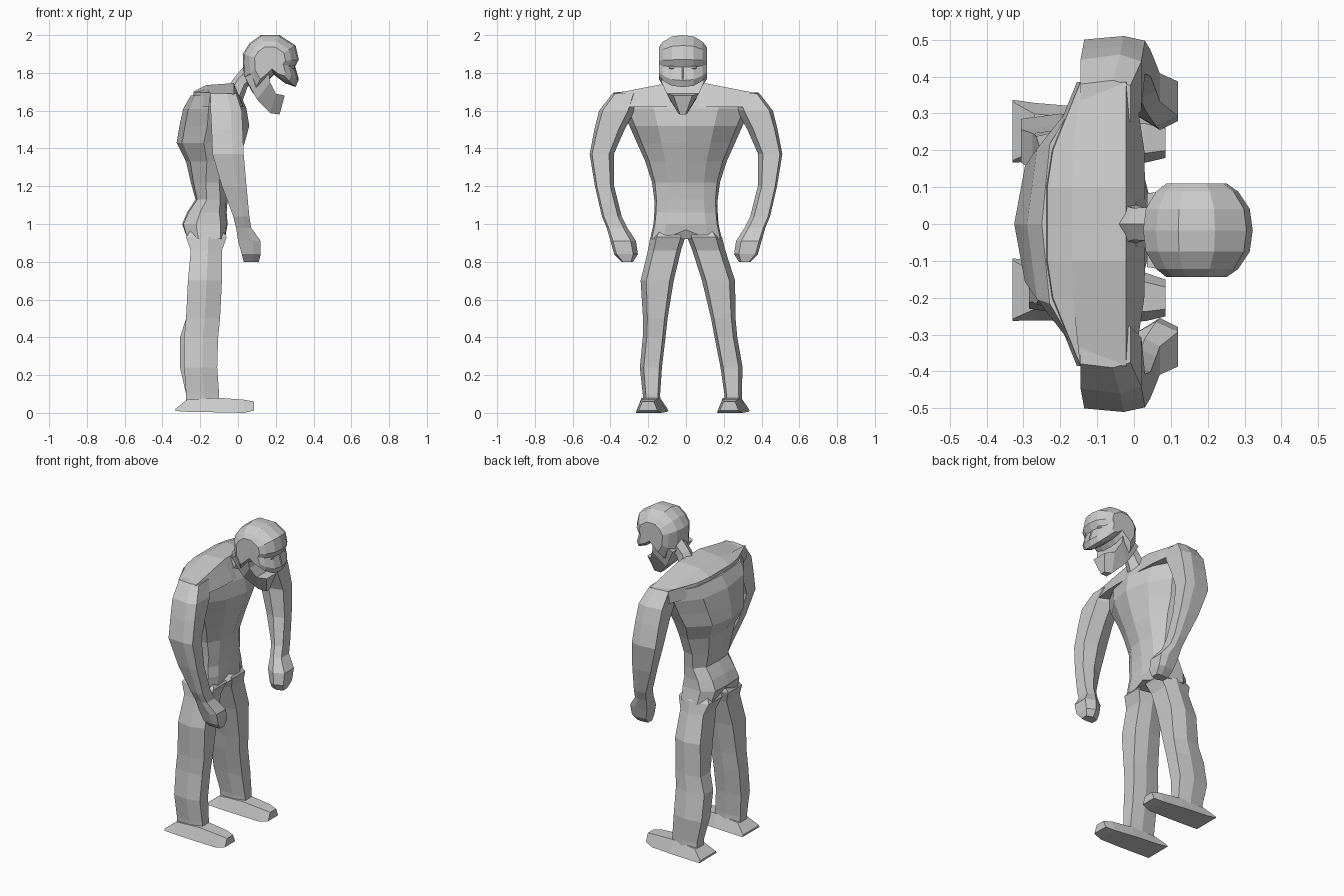
import bpy, bmesh, math

if "Cube" in bpy.data.objects:
    bpy.data.objects.remove(bpy.data.objects["Cube"])


def loft(name, rings):
    """Skin a list of equal-length closed rings and cap both ends."""
    bm = bmesh.new()
    vs = [[bm.verts.new(p) for p in r] for r in rings]
    n = len(rings[0])
    for a, b in zip(vs, vs[1:]):
        for i in range(n):
            j = (i + 1) % n
            bm.faces.new((a[i], a[j], b[j], b[i]))
    bm.faces.new(vs[0])
    bm.faces.new(vs[-1])
    bmesh.ops.recalc_face_normals(bm, faces=bm.faces)
    me = bpy.data.meshes.new(name)
    bm.to_mesh(me)
    bm.free()
    ob = bpy.data.objects.new(name, me)
    bpy.context.collection.objects.link(ob)
    return ob


# Six-sided limb outlines, as fractions of the half depth and half width
ARM = [(1, -.6), (1, .8), (.3, 1), (-1, .85), (-1, -.5), (.0, -1)]
LEG = [(1, -.75), (1, .65), (.1, 1), (-1, .75), (-1, -.75), (.1, -1)]


def limb(name, outline, sections, side, shift=lambda z: 0):
    """Sections are (z, back x, front x, inner y, outer y)."""
    rings = []
    for z, xb, xf, yi, yo in sections:
        cx, hx, cy, hy = (xb + xf) / 2, (xf - xb) / 2, (yi + yo) / 2, (yo - yi) / 2
        rings.append([(cx + u * hx, side * (cy + v * hy) + shift(z), z) for u, v in outline])
    return loft(name, rings)


# Torso: boxy at the hips, rounder at the chest
def torso_outline(z):
    k = min(1, max(0, (z - .98) / .3))
    mid = (.98 - .08 * k, .62 - .12 * k)
    front = (.86 - .18 * k, .96 - .06 * k)
    half = [(1, 0), mid, front, (.3 + .1 * k, 1), (.02 + .06 * k, .7 - .1 * k)]
    return half + [(0, 0)] + [(t, -w) for t, w in half[:0:-1]]


# Sections: (z, back x, front x, half width)
torso = [(.92, -.272, -.065, .19), (1.0, -.295, -.055, .172), (1.06, -.27, -.06, .168),
         (1.13, -.225, -.055, .168), (1.22, -.25, -.04, .18), (1.33, -.275, .0, .215),
         (1.43, -.325, .035, .26), (1.52, -.31, .06, .30), (1.61, -.29, .045, .34),
         (1.68, -.25, .015, .36)]
body = loft("torso", [[(xb + t * (xf - xb), w * hw, z) for t, w in torso_outline(z)]
                      for z, xb, xf, hw in torso])
# Raise the crotch between the legs
for v in body.data.vertices:
    if v.co.z < .95 and abs(v.co.y) < .01:
        v.co.z = .97

# Shoulder yoke: flat top plate, sloping to the chest and the upper back
rings = []
for y, back, front in ((-.385, -.145, .0), (-.2, -.22, .028), (-.1, -.235, .03),
                       (.1, -.235, .03), (.2, -.22, .028), (.385, -.145, .0)):
    z = 1.765 - .195 * abs(y)
    rings.append([(front, y, 1.62), (-.022, y, z), (back * .25 - .11, y, z - .01),
                  (back, y, 1.695 - (1.69 - z) * .1), (back - .01, y, 1.62)])
loft("shoulder_yoke", rings)

arm = [(1.69, -.145, -.01, .25, .39), (1.6, -.145, .02, .27, .46), (1.5, -.14, .025, .325, .485),
       (1.37, -.135, .03, .382, .51), (1.2, -.085, .045, .38, .482), (1.04, -.025, .06, .34, .445),
       (.98, -.01, .07, .31, .42), (.91, .0, .12, .265, .40), (.84, .02, .12, .255, .38),
       (.8, .03, .11, .28, .34)]
leg = [(.97, -.25, -.085, .012, .16), (.93, -.275, -.06, .005, .19), (.86, -.25, -.085, .03, .205),
       (.7, -.265, -.085, .075, .25), (.5, -.275, -.095, .115, .245), (.4, -.285, -.105, .13, .25),
       (.24, -.285, -.11, .155, .272), (.1, -.275, -.1, .17, .262), (.05, -.275, -.1, .17, .262)]
# Foot: (x, sole half width, top half width, bottom z, top z)
foot = [(-.33, .085, .08, .01, .022), (-.27, .08, .05, .006, .07), (-.11, .075, .045, .003, .08),
        (.03, .066, .04, .0, .07), (.085, .05, .03, .012, .06)]

for side, label in ((1, "left"), (-1, "right")):
    limb("arm_" + label, ARM, arm, side)
    lower = [(z, xb - (.022 if side > 0 and .2 < z < .45 else 0), xf, a, b)
             for z, xb, xf, a, b in leg]
    limb("leg_" + label, LEG, lower, side, lambda z: .037 * max(0, 1 - z / .95))
    rings = []
    for x, w, tw, z0, z1 in foot:
        c = side * .215 + .037 - .055 * (x + .33)
        rings.append([(x, c - w, z0), (x, c + w, z0), (x, c + tw, z1), (x, c - tw, z1)])
    loft("foot_" + label, rings)

# Neck leaning forward into the skull
rings = []
for x, z, r in ((-.03, 1.66, .065), (.015, 1.75, .05), (.09, 1.83, .055)):
    rings.append([(x + .7 * r * math.cos(a), r * math.sin(a), z - .5 * r * math.cos(a))
                  for a in [k * math.pi / 3 for k in range(6)]])
loft("neck", rings)

# Skull: side profile repeated across the width, shrinking outwards
HEAD_Y = -.017
skull = [(.025, 1.9), (.06, 1.955), (.12, 2.0), (.22, 2.0), (.305, 1.945), (.322, 1.87),
         (.30, 1.83), (.32, 1.76), (.305, 1.725), (.25, 1.745), (.19, 1.79),
         (.14, 1.74), (.08, 1.69), (.03, 1.78)]
rings = []
for y, s in ((-.127, .55), (-.105, .75), (-.058, .95), (0, 1), (.058, .95), (.105, .75), (.127, .55)):
    rings.append([(.165 + (x - .165) * s, HEAD_Y + y, 1.86 + (z - 1.86) * s) for x, z in skull])
loft("skull", rings)

# Open jaw: (upper x, z), (lower x, z), upper and lower half width
jaw = [((.16, 1.83), (.035, 1.78), .118, .1), ((.17, 1.75), (.10, 1.66), .112, .07),
       ((.20, 1.69), (.17, 1.587), .085, .025), ((.247, 1.68), (.22, 1.58), .05, .015)]
loft("jaw", [[(u[0], HEAD_Y - a, u[1]), (u[0], HEAD_Y + a, u[1]),
              (l[0], HEAD_Y + b, l[1]), (l[0], HEAD_Y - b, l[1])] for u, l, a, b in jaw])

# Eyes and nose
for side, label in ((1, "left"), (-1, "right")):
    bpy.ops.mesh.primitive_uv_sphere_add(segments=8, ring_count=5, radius=.02,
                                         location=(.285, HEAD_Y + side * .055, 1.83))
    eye = bpy.context.object
    eye.name = "eye_" + label
    eye.scale = (.8, 1.1, .7)
bpy.ops.mesh.primitive_cone_add(vertices=4, radius1=.028, radius2=.008, depth=.07,
                                location=(.295, HEAD_Y, 1.8))
bpy.context.object.name = "nose"
